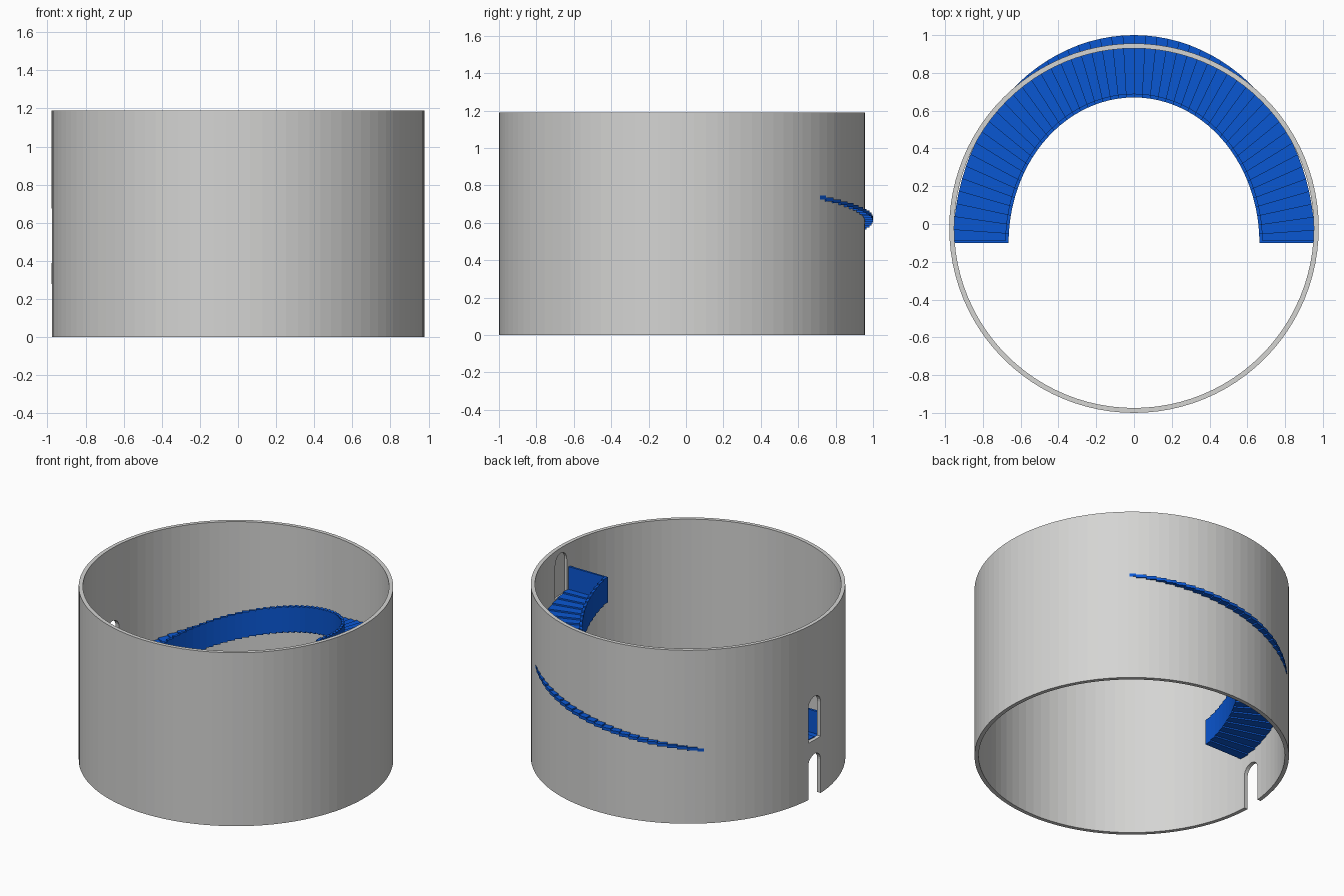
import bpy, bmesh, math

if "Cube" in bpy.data.objects:
    bpy.data.objects.remove(bpy.data.objects["Cube"])

WALL_Y, R_OUT, R_IN, HEIGHT = -0.022, 0.978, 0.952, 1.19
STEPS = 50


def material(name, rgb):
    m = bpy.data.materials.new(name)
    m.diffuse_color = (*rgb, 1)
    m.use_nodes = True
    m.node_tree.nodes["Principled BSDF"].inputs["Base Color"].default_value = m.diffuse_color
    return m


stone = material("light_grey", (0.66, 0.66, 0.65))
blue = material("blue", (0.003, 0.095, 0.65))


def finish(bm, name, mat=None):
    bmesh.ops.recalc_face_normals(bm, faces=bm.faces)
    me = bpy.data.meshes.new(name)
    bm.to_mesh(me)
    bm.free()
    if mat:
        me.materials.append(mat)
    ob = bpy.data.objects.new(name, me)
    bpy.context.collection.objects.link(ob)
    return ob


# Hollow round wall, open at top and bottom
def make_wall(sides=96):
    bm = bmesh.new()
    profile = [(R_OUT, 0), (R_OUT, HEIGHT), (R_IN, HEIGHT), (R_IN, 0)]
    rings = []
    for i in range(sides):
        a = 2 * math.pi * i / sides
        rings.append([bm.verts.new((r * math.cos(a), WALL_Y + r * math.sin(a), z))
                      for r, z in profile])
    for i in range(sides):
        p, q = rings[i], rings[(i + 1) % sides]
        for k in range(4):
            n = (k + 1) % 4
            bm.faces.new((p[k], q[k], q[n], p[n]))
    return finish(bm, "round_wall", stone)


# Arched doorway cutter running along x
def door_cutter(x0, x1, z0, z1, width=0.13):
    bm = bmesh.new()
    r = width / 2
    outline = [(-r, z0), (r, z0)]
    outline += [(r * math.cos(math.pi * i / 12), z1 - r + r * math.sin(math.pi * i / 12))
                for i in range(13)]
    face = bm.faces.new([bm.verts.new((x0, y, z)) for y, z in outline])
    ext = bmesh.ops.extrude_face_region(bm, geom=[face])
    verts = [v for v in ext["geom"] if isinstance(v, bmesh.types.BMVert)]
    bmesh.ops.translate(bm, verts=verts, vec=(x1 - x0, 0, 0))
    ob = finish(bm, "door_cutter")
    ob.hide_render = True
    return ob


wall = make_wall()
# Two doorways on the left, one shallow door niche on the inside right
for x0, x1, z0, z1 in [(-1.1, -0.85, -0.1, 0.295), (-1.1, -0.85, 0.39, 0.69),
                       (0.85, 0.966, 0.86, 1.155)]:
    cutter = door_cutter(x0, x1, z0, z1)
    mod = wall.modifiers.new("doorway", "BOOLEAN")
    mod.operation = "DIFFERENCE"
    mod.solver = "EXACT"
    mod.object = cutter
    bpy.context.view_layer.objects.active = wall
    bpy.ops.object.modifier_apply(modifier=mod.name)
    bpy.data.objects.remove(cutter)


# Point on the half-oval stair: angle a, t from inner edge (0) to outer edge (1)
def stair_point(a, t, z):
    return ((0.664 + 0.293 * t) * math.cos(a), -0.1 + (0.77 + 0.33 * t) * math.sin(a), z)


def wedge(bm, a0, a1, t0, t1, z0, z1):
    lo, hi = [[bm.verts.new(stair_point(a, t, z))
               for a, t in ((a0, t0), (a1, t0), (a1, t1), (a0, t1))] for z in (z0, z1)]
    bm.faces.new(lo[::-1])
    bm.faces.new(hi)
    for k in range(4):
        n = (k + 1) % 4
        bm.faces.new((lo[k], lo[n], hi[n], hi[k]))


def tread_top(i):
    return 0.875 - 0.01 * i


treads, rail, ends = bmesh.new(), bmesh.new(), bmesh.new()
RAIL = 0.155
da = math.pi / STEPS
for i in range(STEPS):
    z = tread_top(i)
    # Step slab, and its piece of the solid inner railing
    wedge(treads, i * da, (i + 1) * da, 0.06, 1, z - 0.02, z)
    wedge(rail, i * da, (i + 1) * da, 0, 0.06, z - 0.02, z + RAIL)
# Closing panels at both ends of the stair
for a0, a1, i in [(0, 0.015, 0), (math.pi - 0.015, math.pi, STEPS - 1)]:
    wedge(ends, a0, a1, 0.06, 1, tread_top(i), tread_top(i) + RAIL)

finish(treads, "stair_treads", blue)
finish(rail, "stair_railing", blue)
finish(ends, "stair_end_panels", blue)
